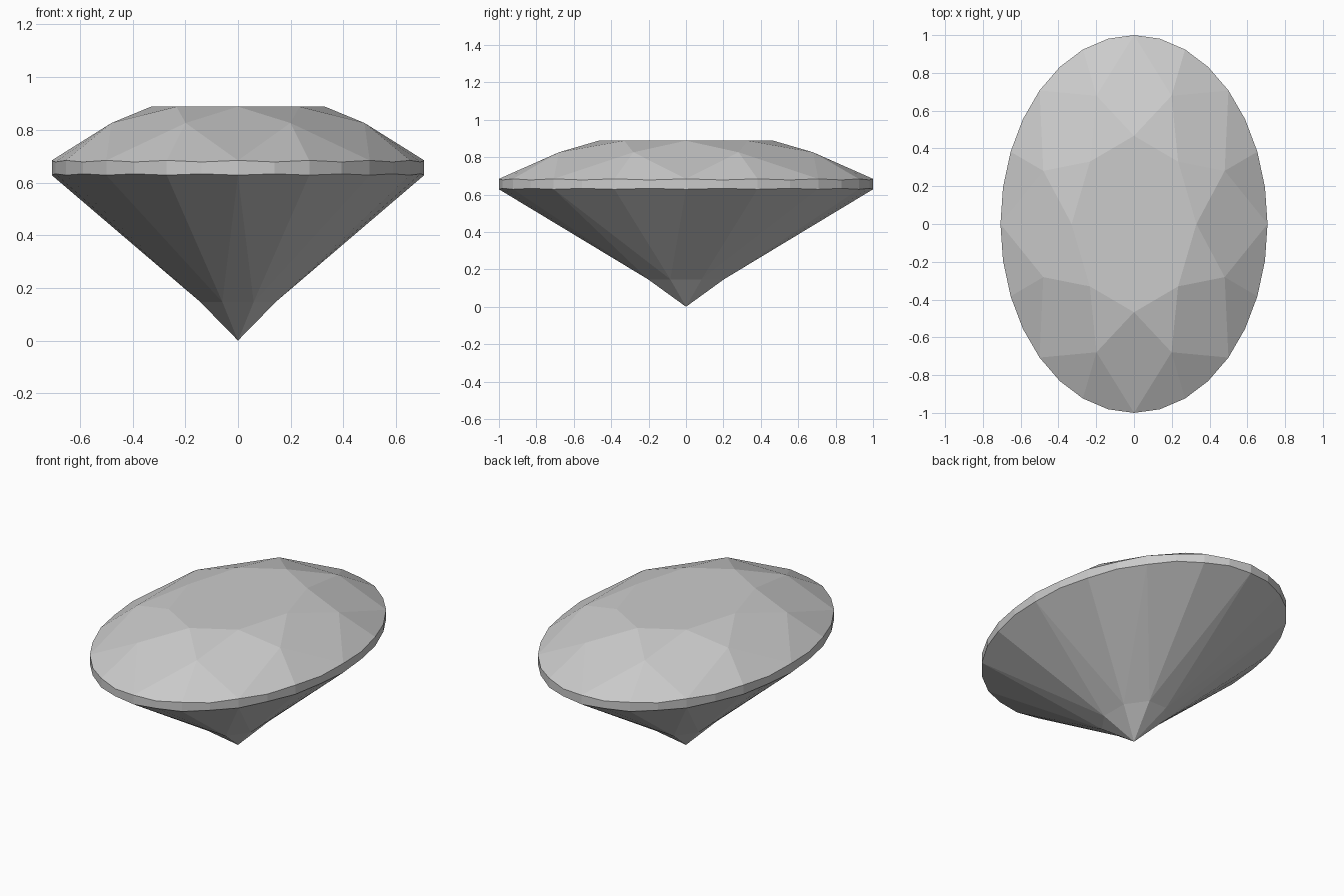
import bpy, bmesh
from math import sin, cos, pi

if "Cube" in bpy.data.objects:
    bpy.data.objects.remove(bpy.data.objects["Cube"])

WIDTH = 0.707          # x radius of the oval, y radius is 1
bm = bmesh.new()


def ring(n, radius, heights, offset=0.0):
    """Oval ring of n vertices, heights alternate around it."""
    verts = []
    for i in range(n):
        a = 2 * pi * (i + offset) / n
        verts.append(bm.verts.new((WIDTH * radius * cos(a), radius * sin(a),
                                   heights[i % len(heights)])))
    return verts


table = ring(8, 0.467, [0.888])
star = ring(8, 0.735, [0.826], 0.5)
top = ring(32, 1.0, [0.684, 0.678])       # scalloped girdle
bottom = ring(32, 1.0, [0.628, 0.633])
lower = ring(8, 0.22, [0.147], 0.5)
culet = bm.verts.new((0, 0, 0))

# Flat table
bm.faces.new(table)

for k in range(8):
    p, n = (k - 1) % 8, (k + 1) % 8
    g = 4 * k
    # Crown: star facet and kite facet
    bm.faces.new((table[k], star[k], table[n]))
    bm.faces.new((star[p], top[g], star[k], table[k]))
    # Pavilion: main facet, broken between its side corners
    bm.faces.new((lower[p], lower[k], bottom[g]))
    bm.faces.new((lower[p], culet, lower[k]))
    # Girdle facets above and below, two per corner
    for s in (g, g + 2):
        a, b, c = s, s + 1, (s + 2) % 32
        bm.faces.new((star[k], top[a], top[b], top[c]))
        bm.faces.new((lower[k], bottom[c], bottom[b], bottom[a]))

# Girdle band
for i in range(32):
    j = (i + 1) % 32
    bm.faces.new((bottom[i], bottom[j], top[j], top[i]))

bmesh.ops.recalc_face_normals(bm, faces=bm.faces[:])
mesh = bpy.data.meshes.new("oval_gem")
bm.to_mesh(mesh)
bm.free()
gem = bpy.data.objects.new("oval_gem", mesh)
bpy.context.collection.objects.link(gem)
